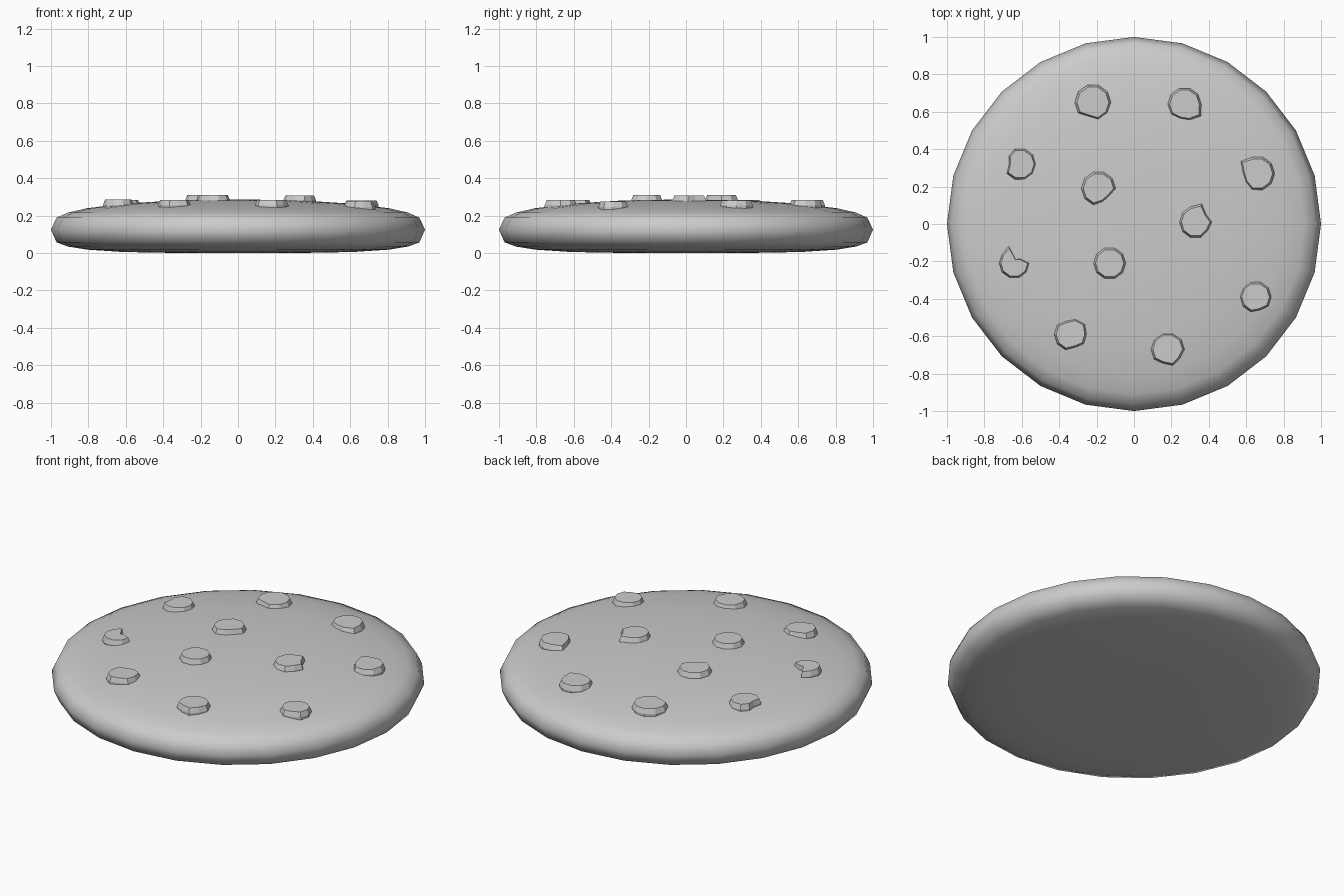
import bpy, bmesh
from math import cos, sin, tau, hypot

if "Cube" in bpy.data.objects:
    bpy.data.objects.remove(bpy.data.objects["Cube"])


def top_z(r):
    return 0.125 + 0.162 * max(0, 1 - r ** 2) ** 0.33


def bottom_z(r):
    return 0.125 - 0.125 * max(0, 1 - r ** 4) ** 0.28


def finish(name, bm):
    bmesh.ops.remove_doubles(bm, verts=bm.verts, dist=1e-5)
    bmesh.ops.recalc_face_normals(bm, faces=bm.faces)
    mesh = bpy.data.meshes.new(name)
    bm.to_mesh(mesh)
    bm.free()
    ob = bpy.data.objects.new(name, mesh)
    bpy.context.collection.objects.link(ob)
    return ob


# Round domed biscuit, lathed with 24 sides
radii = [0, 0.35, 0.62, 0.81, 0.91, 0.97]
profile = [(r, bottom_z(r)) for r in radii] + [(1, 0.125)]
profile += [(r, top_z(r)) for r in reversed(radii)]
bm = bmesh.new()
verts = [bm.verts.new((r, 0, z)) for r, z in profile]
edges = [bm.edges.new(p) for p in zip(verts, verts[1:])]
bmesh.ops.spin(bm, geom=verts + edges, cent=(0, 0, 0), axis=(0, 0, 1),
               angle=tau, steps=24, use_merge=False)
finish("cookie_body", bm).data.shade_smooth()


# Chip: tapered ten-sided disc; "bites" scales the radius at chosen corners
def chip(i, x, y, r, bites):
    outline = [(bites.get(k, 1) * r * cos(k * tau / 10),
                bites.get(k, 1) * r * sin(k * tau / 10)) for k in range(10)]
    z = top_z(hypot(x, y))
    bm = bmesh.new()
    rings = [[bm.verts.new((x + u * s, y + v * s, z + h)) for u, v in outline]
             for s, h in ((1, -0.03), (1, 0), (0.88, 0.027))]
    for a, b in zip(rings, rings[1:]):
        for k in range(10):
            n = (k + 1) % 10
            bm.faces.new((a[k], a[n], b[n], b[k]))
    bm.faces.new(rings[0][::-1])
    bm.faces.new(rings[-1])
    finish(f"chocolate_chip_{i}", bm)


chips = [
    (-0.22, 0.65, 0.097, {7: 0.82}),
    (0.27, 0.64, 0.09, {7: 0.9, 9: 1.2}),
    (-0.61, 0.32, 0.086, {4: 0.85, 5: 0.67}),
    (-0.19, 0.19, 0.092, {8: 0.8, 9: 0.75}),
    (0.66, 0.27, 0.092, {4: 1.22, 5: 0.85, 6: 0.85}),
    (0.33, 0.01, 0.087, {1: 0.8, 2: 1.18, 9: 0.9}),
    (-0.64, -0.21, 0.081, {1: 0.5, 2: 0.27, 3: 1.18}),
    (-0.13, -0.21, 0.086, {}),
    (0.65, -0.39, 0.084, {8: 0.88}),
    (-0.34, -0.59, 0.087, {1: 1.12, 3: 0.86, 8: 0.85}),
    (0.18, -0.67, 0.09, {7: 0.88, 9: 0.9}),
]
for i, c in enumerate(chips, 1):
    chip(i, *c)
